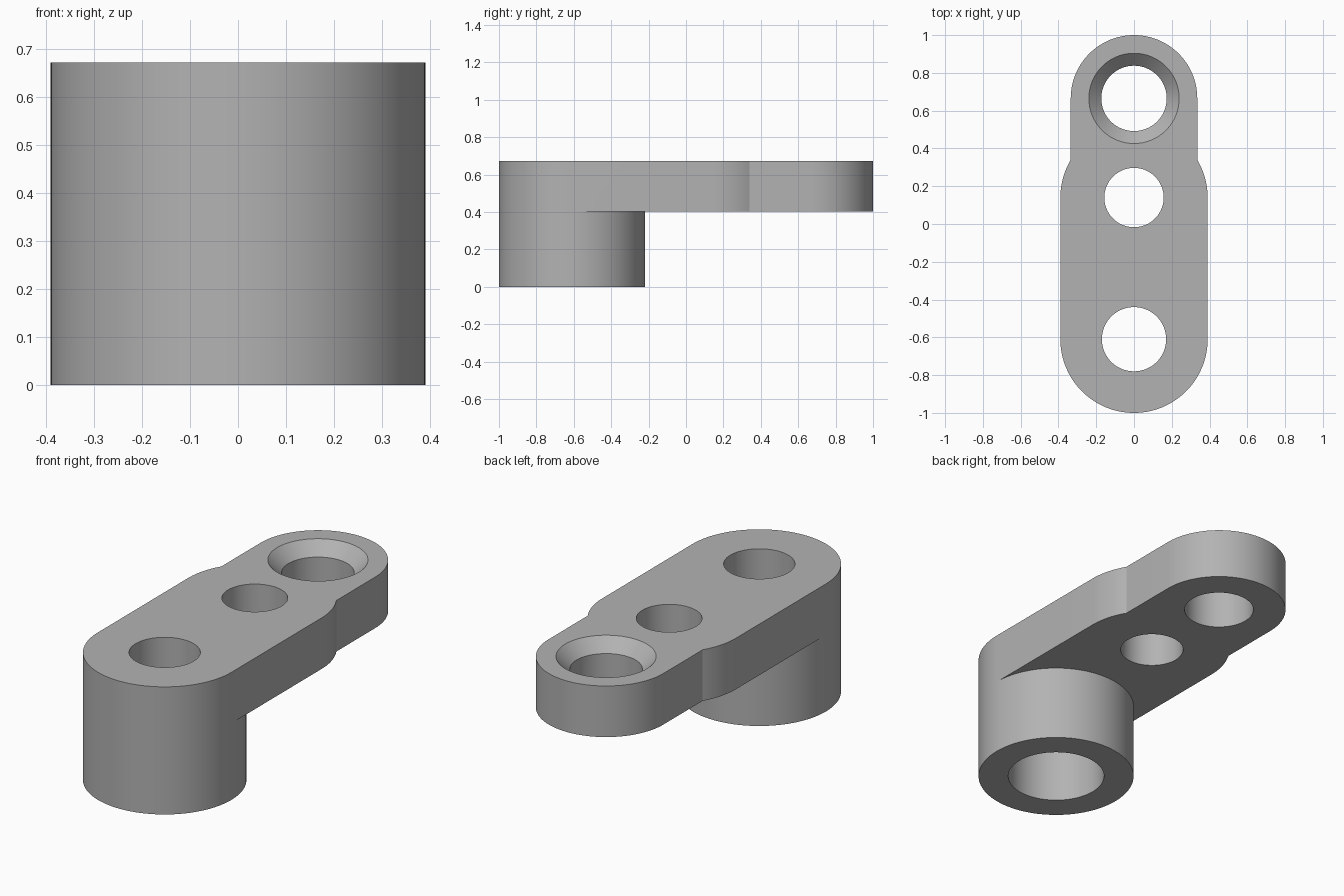
import bpy, bmesh
from math import cos, sin, pi, acos, radians

cube = bpy.data.objects.get("Cube")
if cube:
    bpy.data.objects.remove(cube, do_unlink=True)

SEG = 128
TOP, UNDER = 0.672, 0.403            # plate top and underside
BOSS_Y, PIVOT_Y, TIP_Y = -0.61, 0.14, 0.665
WIDE, NARROW = 0.39, 0.335           # half widths of body and tip

steel = bpy.data.materials.new("grey_metal")
steel.use_nodes = True
GREY = (0.45, 0.45, 0.45, 1)
steel.diffuse_color = GREY
steel.node_tree.nodes["Principled BSDF"].inputs["Base Color"].default_value = GREY


def arc(cy, r, a0, a1, n):
    return [(r * cos(a0 + (a1 - a0) * i / n), cy + r * sin(a0 + (a1 - a0) * i / n))
            for i in range(n + 1)]


def loft(name, rings):
    """Closed solid through matching outlines, each given as (points, z)."""
    bm = bmesh.new()
    loops = [[bm.verts.new((x, y, z)) for x, y in pts] for pts, z in rings]
    n = len(loops[0])
    for low, high in zip(loops, loops[1:]):
        for i in range(n):
            j = (i + 1) % n
            bm.faces.new((low[i], low[j], high[j], high[i]))
    bm.faces.new(loops[0][::-1])
    bm.faces.new(loops[-1])
    mesh = bpy.data.meshes.new(name)
    bm.to_mesh(mesh)
    bm.free()
    mesh.materials.append(steel)
    obj = bpy.data.objects.new(name, mesh)
    bpy.context.collection.objects.link(obj)
    return obj


def turned(name, cy, profile):
    """Round solid from (radius, z) pairs."""
    return loft(name, [(arc(cy, r, 0, 2 * pi, SEG)[:-1], z) for r, z in profile])


# Link plate: round front, shoulders around the pivot, narrower rounded tip
shoulder = acos(NARROW / WIDE)
outline = (arc(BOSS_Y, WIDE, pi, 2 * pi, SEG // 2)
           + arc(PIVOT_Y, WIDE, 0, shoulder, 12)
           + arc(TIP_Y, NARROW, 0, pi, SEG // 2)
           + arc(PIVOT_Y, WIDE, pi - shoulder, pi, 12))
link = loft("link_plate", [(outline, UNDER), (outline, TOP)])

# Boss below the front end, then the bores
boss = turned("boss", BOSS_Y, [(WIDE, 0), (WIDE, UNDER)])
parts = [
    (boss, 'UNION'),
    (turned("boss_counterbore", BOSS_Y,
            [(0.241, -0.1), (0.241, UNDER), (0.17, UNDER), (0.17, 0.8)]), 'DIFFERENCE'),
    (turned("pivot_bore", PIVOT_Y, [(0.157, 0.3), (0.157, 0.8)]), 'DIFFERENCE'),
    (turned("countersunk_bore", TIP_Y,
            [(0.173, 0.3), (0.173, TOP - 0.066), (0.239, TOP), (0.239, 0.8)]), 'DIFFERENCE'),
]
bpy.ops.object.select_all(action='DESELECT')
link.select_set(True)
bpy.context.view_layer.objects.active = link
for tool, operation in parts:
    mod = link.modifiers.new(tool.name, 'BOOLEAN')
    mod.object, mod.operation, mod.solver = tool, operation, 'EXACT'
    bpy.ops.object.modifier_apply(modifier=mod.name)
    bpy.data.objects.remove(tool, do_unlink=True)

bpy.ops.object.shade_smooth_by_angle(angle=radians(20))
